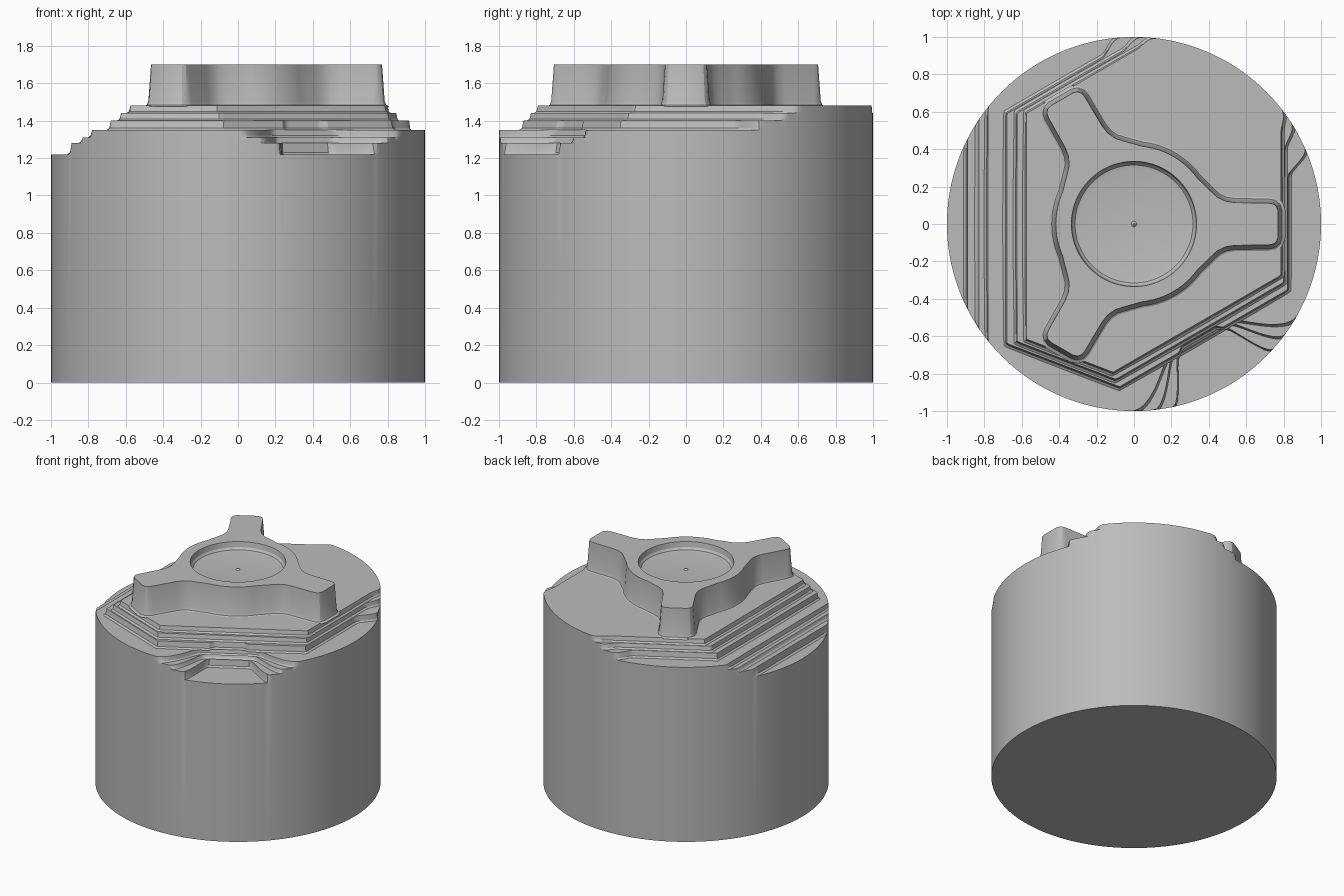
import bpy, bmesh, math
from math import radians, sin, cos, pi

cube = bpy.data.objects.get("Cube")
if cube:
    bpy.data.objects.remove(cube)

GREY = (0.5, 0.5, 0.5, 1)
metal = bpy.data.materials.new("machined_grey")
metal.use_nodes = True
metal.diffuse_color = GREY
metal.node_tree.nodes["Principled BSDF"].inputs["Base Color"].default_value = GREY

STEPS = 360


def finish(bm, name):
    bmesh.ops.remove_doubles(bm, verts=bm.verts, dist=1e-5)
    bmesh.ops.recalc_face_normals(bm, faces=bm.faces)
    mesh = bpy.data.meshes.new(name)
    bm.to_mesh(mesh)
    bm.free()
    mesh.materials.append(metal)
    obj = bpy.data.objects.new(name, mesh)
    bpy.context.collection.objects.link(obj)
    bpy.ops.object.select_all(action='DESELECT')
    obj.select_set(True)
    bpy.context.view_layer.objects.active = obj
    bpy.ops.object.shade_smooth_by_angle(angle=radians(28))
    return obj


def add_ring(bm, points, z):
    return [bm.verts.new((x, y, z)) for x, y in points]


def bridge(bm, low, high):
    for i in range(len(low)):
        j = (i + 1) % len(low)
        bm.faces.new((low[i], low[j], high[j], high[i]))


def angle_gap(a, b):
    return abs((a - b + 180) % 360 - 180)


def ease(t):
    t = min(max(t, 0), 1)
    return t * t * (3 - 2 * t)


def flat_cut(angle, direction, dist):
    c = cos(radians(angle_gap(angle, direction)))
    return dist / c if c > 0.3 else 9


def pocket_cut(angle, direction, dist, inner, outer):
    gap = angle_gap(angle, direction)
    if gap >= outer:
        return 1
    r = dist / cos(radians(gap))
    return r + (1 - r) * ease((gap - inner) / (outer - inner))


def lower_radius(angle, side, dist, inner, outer):
    return min(flat_cut(angle, 180, side), pocket_cut(angle, 300, dist, inner, outer))


def upper_radius(angle, cuts, start, end, bite):
    r = min(1, *[flat_cut(angle, a, d) for a, d in zip((120, 180, 249, 300, 0), cuts)])
    # the uncut deck sector runs out to the rim
    if start < angle < end:
        t = min(angle - start, end - angle) / 7
        r += (1 - r) * ease(t)
    return min(r, pocket_cut(angle, 300, bite, 8, 22))


# Terraced body: each layer is (bottom, top, outline radius by angle)
layers = [
    (1.22, 1.28, lambda a: lower_radius(a, 0.89, 0.715, 11, 18)),
    (1.28, 1.31, lambda a: lower_radius(a, 0.83, 0.705, 13, 24)),
    (1.31, 1.35, lambda a: lower_radius(a, 0.78, 0.70, 14, 31)),
    (1.35, 1.40, lambda a: upper_radius(a, (0.85, 0.68, 0.84, 0.715, 0.82), 17, 101, 0.69)),
    (1.40, 1.44, lambda a: upper_radius(a, (0.825, 0.625, 0.81, 0.67, 0.80), 26, 94, 0.69)),
    (1.44, 1.48, lambda a: upper_radius(a, (0.80, 0.575, 0.78, 0.63, 0.785), 32, 89, 0.69)),
]
degrees = [i * 360 / STEPS for i in range(STEPS)]


def outline(rule, grow):
    radii = [min(1, rule(a) + grow) for a in degrees]
    return [(r * cos(radians(a)), r * sin(radians(a))) for r, a in zip(radii, degrees)]


bm = bmesh.new()
rings = [add_ring(bm, outline(lambda a: 1, 0), z) for z in (0, 1.22)]
for low, high, rule in layers:
    for grow, z in ((0.022, low), (0.008, low + 0.01), (0, high)):
        rings.append(add_ring(bm, outline(rule, grow), z))
for a, b in zip(rings, rings[1:]):
    bridge(bm, a, b)
bm.faces.new(rings[0][::-1])
bm.faces.new(rings[-1])
finish(bm, "terraced_body")

# Three-armed hub: half an arm, mirrored and repeated
half_arm = [(0.77, 0), (0.77, 0.07), (0.762, 0.093), (0.745, 0.107), (0.72, 0.112),
            (0.54, 0.114), (0.49, 0.122), (0.445, 0.143), (0.405, 0.18), (0.37, 0.215)]
half_arm += [(0.418 * cos(radians(a)), 0.418 * sin(radians(a))) for a in range(36, 60, 4)]
arm = [(x, -y) for x, y in half_arm[:0:-1]] + half_arm
arm.append((0.418 * cos(pi / 3), 0.418 * sin(pi / 3)))
star = []
for k in range(3):
    c, s = cos(k * 2 * pi / 3), sin(k * 2 * pi / 3)
    star += [(x * c - y * s, x * s + y * c) for x, y in arm]


def grow_star(dist):
    out = []
    for i, (x, y) in enumerate(star):
        (ax, ay), (bx, by) = star[i - 1], star[(i + 1) % len(star)]
        n = math.hypot(bx - ax, by - ay)
        out.append((x + (by - ay) / n * dist, y - (bx - ax) / n * dist))
    return out


def circle(radius):
    return [(radius * cos(i * pi / 48), radius * sin(i * pi / 48)) for i in range(96)]


def loop_edges(bm, ring):
    return [bm.edges.get((ring[i - 1], ring[i])) for i in range(len(ring))]


bm = bmesh.new()
walls = [add_ring(bm, grow_star(d), z)
         for d, z in ((0.04, 1.475), (0.022, 1.485), (0.014, 1.505), (0, 1.70))]
# Round dish sunk in the hub, with a small centre pip
dish = [add_ring(bm, circle(r), z) for r, z in
        ((0.335, 1.70), (0.328, 1.66), (0.315, 1.645), (0.29, 1.64), (0.015, 1.64), (0.004, 1.65))]
for chain in (walls, dish):
    for a, b in zip(chain, chain[1:]):
        bridge(bm, a, b)
bm.faces.new(dish[-1])
bmesh.ops.triangle_fill(bm, use_beauty=True,
                        edges=loop_edges(bm, walls[-1]) + loop_edges(bm, dish[0]))
bm.faces.new(walls[0][::-1])
finish(bm, "three_armed_hub")
